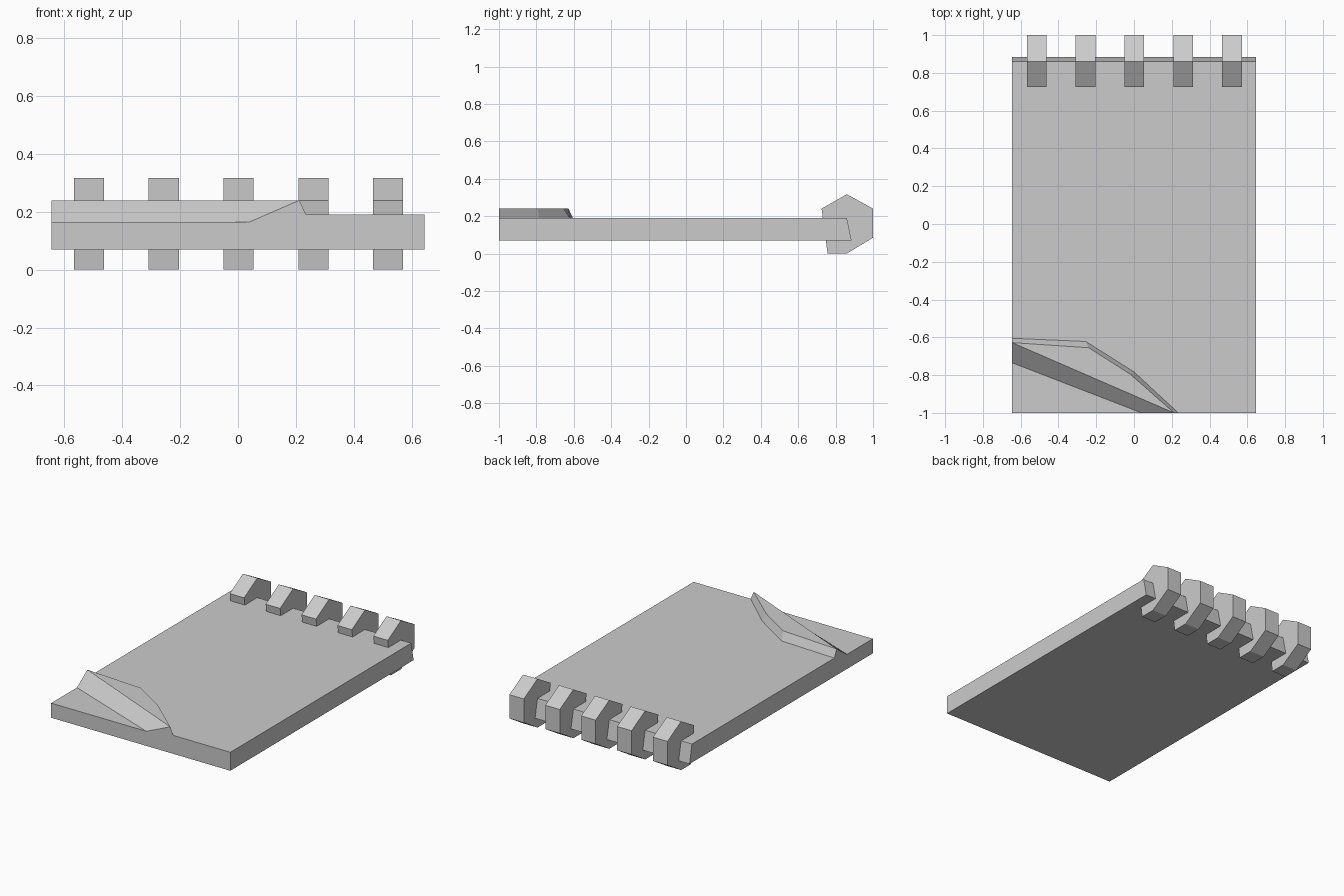
import bpy

if "Cube" in bpy.data.objects:
    bpy.data.objects.remove(bpy.data.objects["Cube"])


def make_object(name, verts, faces):
    mesh = bpy.data.meshes.new(name)
    mesh.from_pydata(verts, [], faces)
    mesh.update()
    obj = bpy.data.objects.new(name, mesh)
    bpy.context.collection.objects.link(obj)
    return obj


W = 0.645                            # half width of the pad
Z0, ZC, Z1, ZF = 0.07, 0.165, 0.19, 0.24   # bottom, lifted-corner level, top, fold top

# Page block with a folded front-left corner, as one closed mesh
points = {
    "A": (-W, -1, Z0), "B": (W, -1, Z0), "C": (W, 0.885, Z0), "D": (-W, 0.885, Z0),
    "E": (-W, -1, ZC), "F": (0.04, -1, ZC), "G": (-W, -0.735, ZC),
    "H": (0.212, -1, ZF), "I": (-0.02, -0.795, ZF), "J": (-0.24, -0.655, ZF), "K": (-W, -0.628, ZF),
    "L": (0.235, -1, Z1), "M": (0, -0.783, Z1), "N": (-0.255, -0.622, Z1), "O": (-W, -0.605, Z1),
    "P": (W, -1, Z1), "Q": (W, 0.86, Z1), "R": (-W, 0.86, Z1),
}
keys = list(points)
loops = ["DCBA",                      # underside
         "EFG", "FHKG", "HIJK",       # exposed corner, fold slope, fold top
         "LMIH", "MNJI", "NOKJ",      # rim of the fold
         "PQRONML",                   # top page
         "ABPLHFE", "BCQP", "CDRQ", "DAEGKOR"]   # sides
make_object("page_block", list(points.values()), [[keys.index(k) for k in f] for f in loops])

# Binding rings: six-sided profile in y/z, repeated along the back edge
profile = [(0.86, 0.317), (0.725, 0.24), (0.757, 0.0), (0.86, 0.0), (1.0, 0.085), (1.0, 0.24)]
n = len(profile)
for i in range(5):
    cx = (i - 2) * 0.2585 + 0.002
    verts = [(cx + s * 0.052, y, z) for s in (-1, 1) for y, z in profile]
    faces = [list(range(n)), list(range(2 * n - 1, n - 1, -1))]
    faces += [[k, k + n, (k + 1) % n + n, (k + 1) % n] for k in range(n)]
    make_object(f"binding_ring_{i + 1}", verts, faces)
